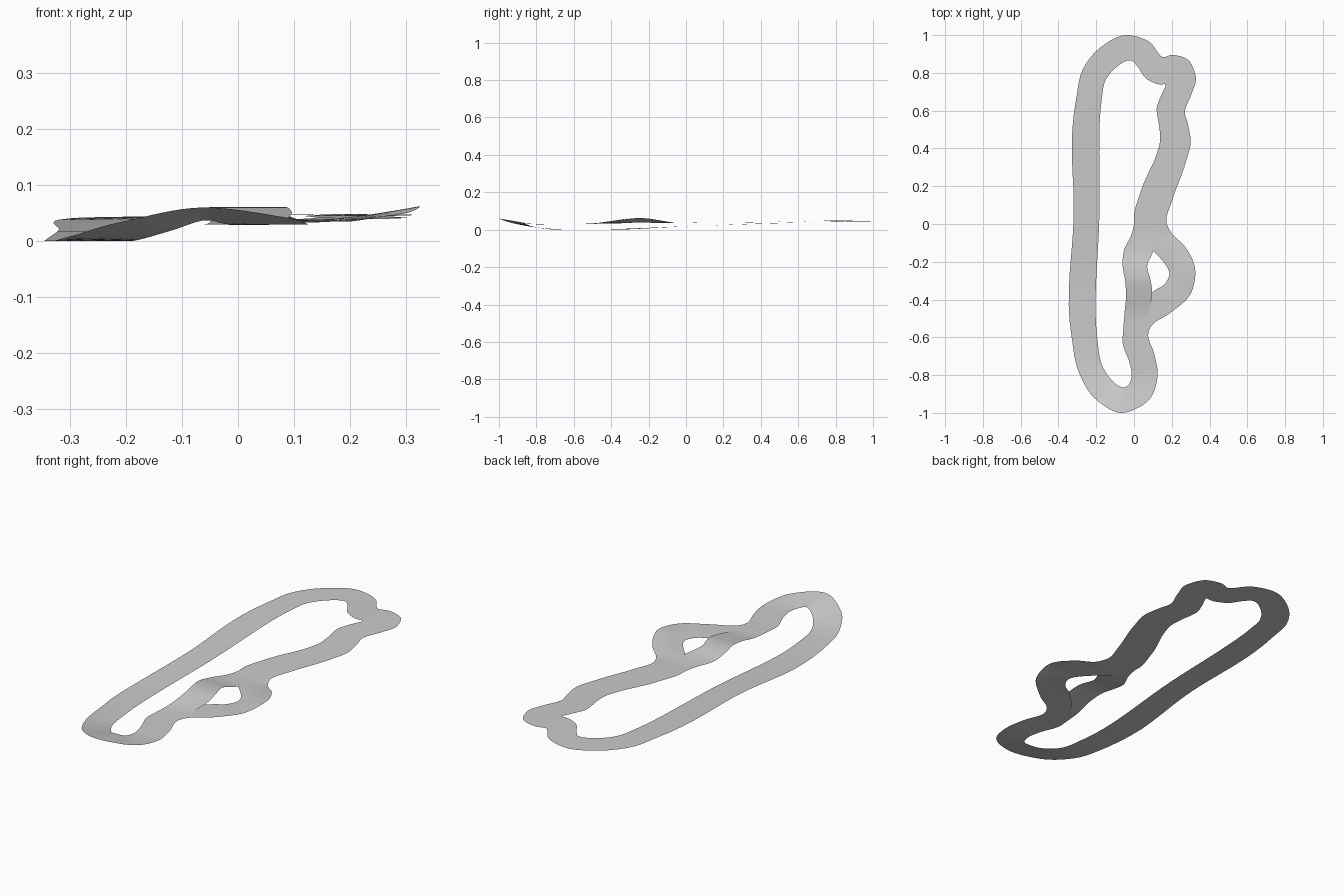
import bpy, bmesh
from mathutils import Vector

if "Cube" in bpy.data.objects:
    bpy.data.objects.remove(bpy.data.objects["Cube"])

# Road stations, clockwise from the south-west: outer x, y, inner x, y
CIRCUIT = [
    (-.330, -.60, -.195, -.60), (-.319, .05, -.183, .05), (-.305, .67, -.170, .67),
    (-.275, .81, -.155, .75), (-.17, .94, -.10, .825), (-.03, 1.0, -.035, .865),
    (.08, .965, -.005, .86), (.125, .91, .025, .825), (.145, .888, .065, .77),
    (.16, .883, .12, .742), (.21, .895, .163, .74), (.285, .87, .168, .735),
    (.325, .79, .163, .72), (.305, .69, .135, .66), (.27, .60, .12, .605),
    (.285, .53, .133, .52), (.30, .43, .138, .44), (.275, .33, .12, .37),
    (.20, .12, .035, .17), (.172, .01, .0, .02), (.20, -.05, .03, -.08),
    (.27, -.12, .115, -.155), (.325, -.26, .187, -.26), (.30, -.37, .165, -.315),
    (.20, -.465, .10, -.36), (.10, -.53, .0, -.47), (.075, -.59, -.06, -.60),
    (.11, -.70, -.025, -.73), (.125, -.80, -.012, -.79), (.08, -.93, -.025, -.845),
    (-.06, -1.0, -.06, -.865), (-.20, -.93, -.115, -.83), (-.29, -.79, -.17, -.745)]
# Height of the inner edge and banking, keyed by station number
HEIGHT = [(0, 0), (1, .02), (2, .04), (5, .046), (10, .048), (13, .046), (17, .040), (20, .035),
          (22, .038), (26, .03), (28, .029), (29, .031), (30, .037), (31, .020), (32, .004)]
BANK = [(0, 0), (20, 0), (21, .010), (22, .024), (23, .014), (24, .003), (25, 0),
        (28, .001), (29, .012), (30, .023), (31, .016), (32, .007)]

# Humped short cut: left x, y, right x, y, height
SHORTCUT = [
    (.01, .07, .145, .04, .036), (-.015, -.06, .115, -.10, .037), (-.053, -.14, .095, -.16, .043),
    (-.060, -.22, .070, -.22, .056), (-.047, -.30, .088, -.30, .060), (-.042, -.37, .096, -.36, .051),
    (-.050, -.47, .08, -.47, .034), (-.06, -.60, .075, -.60, .030)]


def key(keys, i):
    """Linear lookup in a (station, value) table."""
    for (a, va), (b, vb) in zip(keys, keys[1:]):
        if a <= i <= b:
            return va + (vb - va) * (i - a) / (b - a)
    return keys[-1][1]


def smooth(points, spans, closed, steps=8):
    """Hermite curve with tangents weighted by the span lengths."""
    n = len(points)

    def tangent(i):
        if not closed and i in (0, n - 1):
            return (points[min(i + 1, n - 1)] - points[max(i - 1, 0)]) / spans[min(i, n - 2)]
        i %= n
        h0, h1 = spans[i - 1], spans[i]
        d0 = (points[i] - points[i - 1]) / h0
        d1 = (points[(i + 1) % n] - points[i]) / h1
        return (d0 * h1 + d1 * h0) / (h0 + h1)

    out = []
    for i in range(n if closed else n - 1):
        p, q, h = points[i], points[(i + 1) % n], spans[i]
        m0, m1 = tangent(i) * h, tangent(i + 1) * h
        for s in range(steps):
            t = s / steps
            out.append(p * (2*t**3 - 3*t*t + 1) + m0 * (t**3 - 2*t*t + t)
                       + q * (3*t*t - 2*t**3) + m1 * (t**3 - t*t))
    return out if closed else out + [points[-1]]


def ribbon(name, a, b, closed, across=4):
    """Thin road surface between two edge curves."""
    n = len(a)
    mids = [(p + q) / 2 for p, q in zip(a, b)]
    spans = [(mids[(i + 1) % n] - mids[i]).length for i in range(n)]
    left, right = smooth(a, spans, closed), smooth(b, spans, closed)
    bm = bmesh.new()
    rows = []
    for p, q in zip(left, right):
        row = [p.lerp(q, k / across) for k in range(across + 1)]
        rows.append([bm.verts.new((v.x, v.y, max(0, v.z))) for v in row])
    pairs = list(zip(rows, rows[1:] + rows[:1]))
    for r, s in pairs if closed else pairs[:-1]:
        for k in range(across):
            f = bm.faces.new((r[k], r[k + 1], s[k + 1], s[k]))
            f.smooth = True
            f.normal_update()
            if f.normal.z < 0:
                f.normal_flip()
    me = bpy.data.meshes.new(name)
    bm.to_mesh(me)
    bm.free()
    bpy.context.collection.objects.link(bpy.data.objects.new(name, me))


# Main circuit
outer = [Vector((s[0], s[1], key(HEIGHT, i) + key(BANK, i))) for i, s in enumerate(CIRCUIT)]
inner = [Vector((s[2], s[3], key(HEIGHT, i))) for i, s in enumerate(CIRCUIT)]
ribbon("main_circuit", outer, inner, True)

# Short cut over the hump
ribbon("shortcut_road", [Vector((s[2], s[3], s[4])) for s in SHORTCUT],
       [Vector((s[0], s[1], s[4])) for s in SHORTCUT], False)
